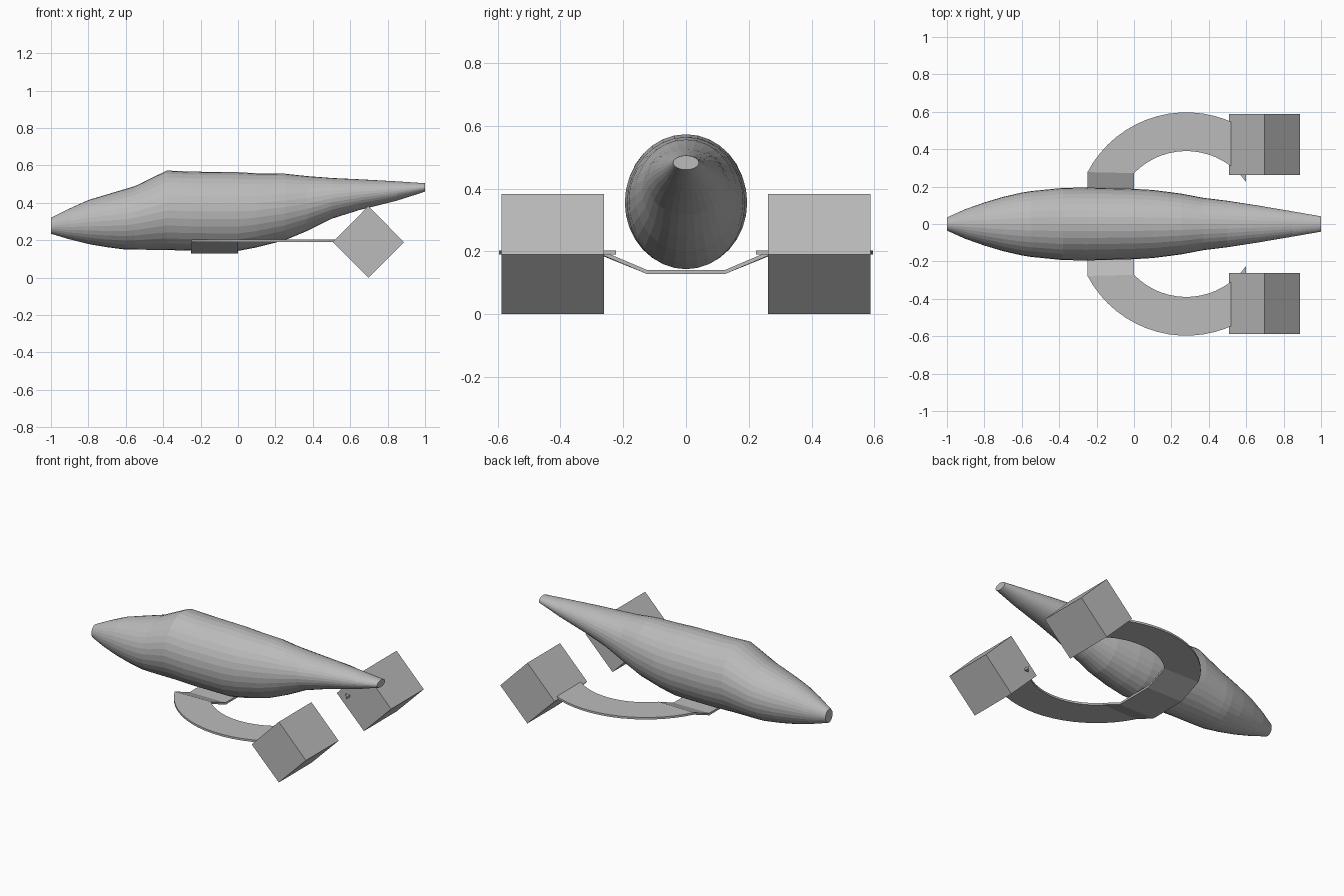
import bpy, bmesh, math

if "Cube" in bpy.data.objects:
    bpy.data.objects.remove(bpy.data.objects["Cube"])

grey = bpy.data.materials.new("plain grey")
grey.diffuse_color = (0.5, 0.5, 0.5, 1)
grey.use_nodes = True
grey.node_tree.nodes["Principled BSDF"].inputs["Base Color"].default_value = grey.diffuse_color


def finish(bm, name):
    bmesh.ops.recalc_face_normals(bm, faces=bm.faces)
    mesh = bpy.data.meshes.new(name)
    bm.to_mesh(mesh)
    bm.free()
    mesh.materials.append(grey)
    obj = bpy.data.objects.new(name, mesh)
    bpy.context.collection.objects.link(obj)
    return obj


def loft(name, rings):
    """Join equal-length closed rings of points into a capped solid."""
    bm = bmesh.new()
    vs = [[bm.verts.new(p) for p in ring] for ring in rings]
    n = len(vs[0])
    for a, b in zip(vs, vs[1:]):
        for i in range(n):
            j = (i + 1) % n
            bm.faces.new((a[i], a[j], b[j], b[i]))
    bm.faces.new(vs[0])
    bm.faces.new(vs[-1])
    return finish(bm, name)


# Fuselage: x, half width, bottom z, top z
stations = [
    (-1.0, 0.035, 0.235, 0.32), (-0.9, 0.08, 0.205, 0.37),
    (-0.8, 0.115, 0.18, 0.415), (-0.7, 0.145, 0.163, 0.445),
    (-0.6, 0.168, 0.15, 0.475), (-0.55, 0.176, 0.15, 0.49),
    (-0.38, 0.193, 0.148, 0.573), (-0.25, 0.195, 0.144, 0.567),
    (0.0, 0.188, 0.143, 0.564), (0.1, 0.182, 0.162, 0.558),
    (0.25, 0.163, 0.2, 0.556), (0.37, 0.14, 0.25, 0.543),
    (0.5, 0.124, 0.315, 0.533), (0.65, 0.101, 0.362, 0.526),
    (0.85, 0.067, 0.412, 0.515), (1.0, 0.041, 0.46, 0.505)]
SIDES = 32
loft("fuselage", [
    [(x, w * math.cos(2 * math.pi * i / SIDES),
      (lo + hi) / 2 + (hi - lo) / 2 * math.sin(2 * math.pi * i / SIDES))
     for i in range(SIDES)] for x, w, lo, hi in stations])

# Curved carrier plate: bent strap under the body, then an arc on each side
CX, R_OUT, R_IN, THICK, STEPS = 0.28, 0.597, 0.39, 0.013, 16
half = [((-0.25, 0.125, 0.128), (0.0, 0.125, 0.128))]
for i in range(STEPS + 1):
    t = i / STEPS
    ao = math.radians(152.3 + (57.8 - 152.3) * t)
    ai = math.radians(135.8 + (34.9 - 135.8) * t)
    half.append(((CX + R_OUT * math.cos(ao), R_OUT * math.sin(ao), 0.19),
                 (CX + R_IN * math.cos(ai), R_IN * math.sin(ai), 0.19)))
mirrored = [tuple((x, -y, z) for x, y, z in pair) for pair in reversed(half)]
loft("carrier_plate", [
    [o, i, (i[0], i[1], i[2] + THICK), (o[0], o[1], o[2] + THICK)]
    for o, i in mirrored + half])

# Engine boxes: cubes turned on edge
D = 0.19
for side, label in ((-1, "front"), (1, "back")):
    loft(label + "_engine_box", [
        [(0.697 - D, side * y, D), (0.697, side * y, 0),
         (0.697 + D, side * y, D), (0.697, side * y, 2 * D + 0.003)]
        for y in (0.262, 0.588)])
